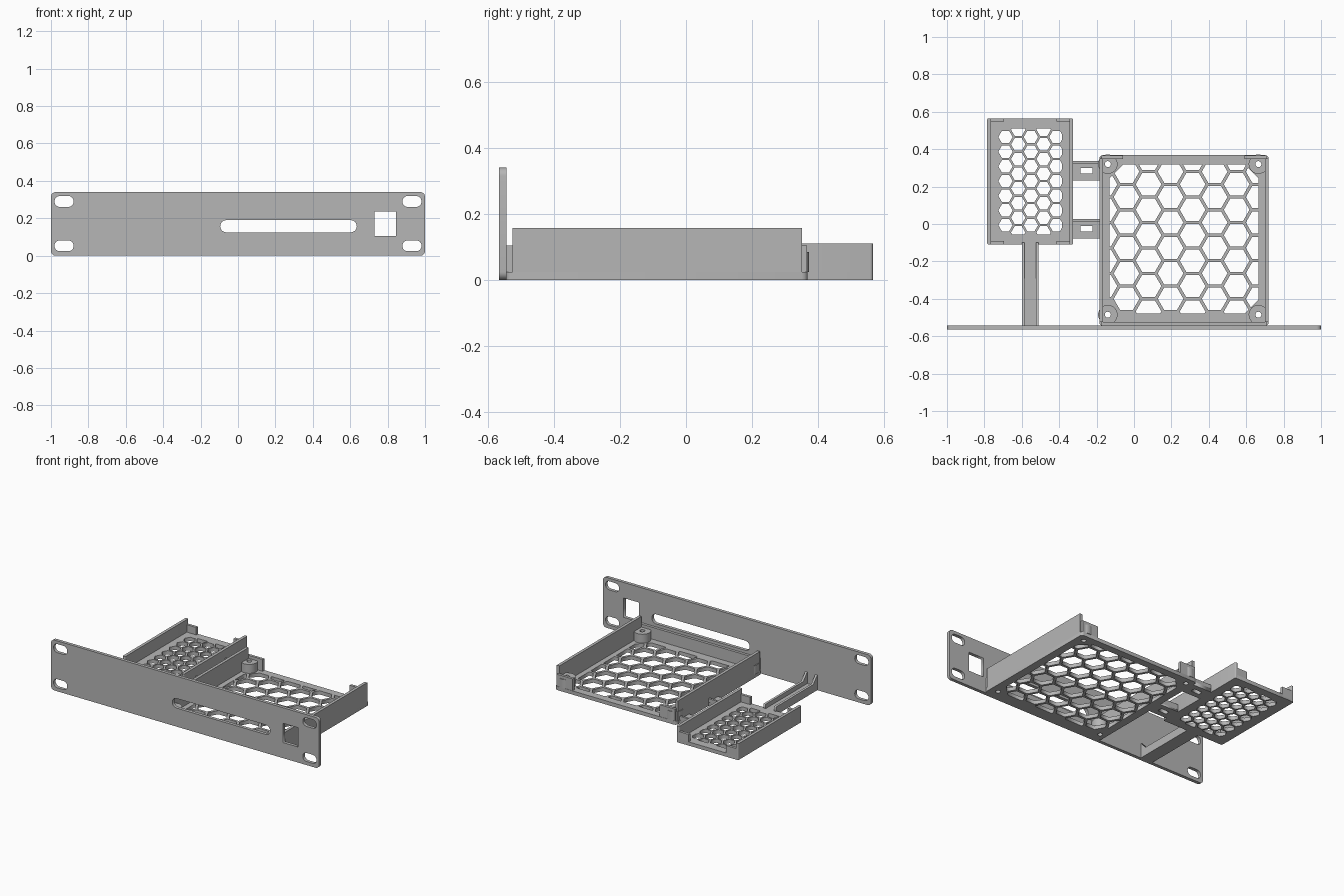
import bpy, bmesh
from math import sin, cos, pi, sqrt
from mathutils import Matrix, Vector

cube = bpy.data.objects.get("Cube")
if cube:
    bpy.data.objects.remove(cube, do_unlink=True)

grey = bpy.data.materials.new("plain grey")
grey.use_nodes = True
grey.diffuse_color = (0.47, 0.47, 0.47, 1)
grey.node_tree.nodes["Principled BSDF"].inputs["Base Color"].default_value = (0.47, 0.47, 0.47, 1)

# Axes for a plate drawn flat, facing front, or facing sideways
FLAT = Matrix.Identity(4)
FRONT = Matrix(((1, 0, 0, 0), (0, 0, -1, 0), (0, 1, 0, 0), (0, 0, 0, 1)))
SIDE = Matrix(((0, 0, 1, 0), (1, 0, 0, 0), (0, 1, 0, 0), (0, 0, 0, 1)))


def add_object(name, mesh):
    mesh.materials.clear()
    mesh.materials.append(grey)
    obj = bpy.data.objects.new(name, mesh)
    bpy.context.collection.objects.link(obj)
    return obj


def plate(name, outline, holes, thickness, axes, centre):
    """Extrude an outline with holes into a solid plate."""
    curve = bpy.data.curves.new(name, 'CURVE')
    curve.dimensions = '2D'
    curve.fill_mode = 'BOTH'
    curve.extrude = thickness / 2
    for loop in [outline] + holes:
        spline = curve.splines.new('POLY')
        spline.points.add(len(loop) - 1)
        for point, (u, v) in zip(spline.points, loop):
            point.co = (u, v, 0, 1)
        spline.use_cyclic_u = True
    helper = bpy.data.objects.new(name + " helper", curve)
    bpy.context.collection.objects.link(helper)
    graph = bpy.context.evaluated_depsgraph_get()
    mesh = bpy.data.meshes.new_from_object(helper.evaluated_get(graph))
    bpy.data.objects.remove(helper, do_unlink=True)
    mesh.transform(Matrix.Translation(Vector(centre)) @ axes)
    bm = bmesh.new()
    bm.from_mesh(mesh)
    bmesh.ops.remove_doubles(bm, verts=bm.verts, dist=0.0001)
    bmesh.ops.recalc_face_normals(bm, faces=bm.faces)
    bm.to_mesh(mesh)
    bm.free()
    mesh.name = name
    return add_object(name, mesh)


def box(name, x0, x1, y0, y1, z0, z1):
    bm = bmesh.new()
    bmesh.ops.create_cube(bm, size=1)
    for v in bm.verts:
        v.co = ((x0 + x1) / 2 + v.co.x * (x1 - x0),
                (y0 + y1) / 2 + v.co.y * (y1 - y0),
                (z0 + z1) / 2 + v.co.z * (z1 - z0))
    mesh = bpy.data.meshes.new(name)
    bm.to_mesh(mesh)
    bm.free()
    return add_object(name, mesh)


def rounded(x0, x1, y0, y1, r, steps=6):
    """Rounded rectangle outline."""
    corners = [(x1 - r, y1 - r), (x0 + r, y1 - r), (x0 + r, y0 + r), (x1 - r, y0 + r)]
    return [(cx + r * cos((q + i / steps) * pi / 2), cy + r * sin((q + i / steps) * pi / 2))
            for q, (cx, cy) in enumerate(corners) for i in range(steps + 1)]


def rect(x0, x1, y0, y1):
    return [(x0, y0), (x1, y0), (x1, y1), (x0, y1)]


def circle(cx, cy, r, n=24):
    return [(cx + r * cos(2 * pi * i / n), cy + r * sin(2 * pi * i / n)) for i in range(n)]


def clip(poly, a, b, c):
    """Keep the part of a polygon where a*x + b*y <= c."""
    out = []
    for p, q in zip(poly, poly[1:] + poly[:1]):
        dp, dq = a * p[0] + b * p[1] - c, a * q[0] + b * q[1] - c
        if dp <= 0:
            out.append(p)
        if dp * dq < 0:
            t = dp / (dp - dq)
            out.append((p[0] + t * (q[0] - p[0]), p[1] + t * (q[1] - p[1])))
    return out


def honeycomb(x0, x1, y0, y1, start, pitch, bar, chamfer):
    """Hexagon holes clipped to a window with chamfered corners."""
    column, radius = pitch * sqrt(3) / 2, (pitch - bar) / sqrt(3)
    holes = []
    for i in range(-2, 12):
        for j in range(-12, 12):
            cell = circle(start[0] + i * column, start[1] + (j + i % 2 / 2) * pitch, radius, 6)
            for sx, ex in ((-1, -x0), (1, x1)):
                cell = clip(cell, sx, 0, ex)
                for sy, ey in ((-1, -y0), (1, y1)):
                    cell = clip(cell, 0, sy, ey)
                    cell = clip(cell, sx, sy, ex + ey - chamfer)
            area = sum(p[0] * q[1] - q[0] * p[1] for p, q in zip(cell, cell[1:] + cell[:1]))
            if area > 0.0006:
                holes.append(cell)
    return holes


FLOOR = 0.025

# Front panel with corner slots, a long window and a square socket
slots = [rounded(x - 0.051, x + 0.051, z - 0.029, z + 0.029, 0.028)
         for x in (-0.93, 0.93) for z in (0.053, 0.29)]
slots.append(rounded(-0.095, 0.635, 0.125, 0.19, 0.032))
slots.append(rect(0.73, 0.845, 0.105, 0.235))
plate("front_panel", rounded(-1, 1, 0, 0.34, 0.025), slots, 0.022, FRONT, (0, -0.554, 0))

# Large tray floor
posts = [(x, y) for x in (-0.14, 0.665) for y in (-0.485, 0.32)]
holes = honeycomb(-0.13, 0.665, -0.478, 0.318, (-0.04, 0.144), 0.136, 0.017, 0.072)
holes += [circle(x, y, 0.016) for x, y in posts]
plate("large_tray_floor", rounded(-0.185, 0.72, -0.545, 0.368, 0.018, 3), holes,
      FLOOR, FLAT, (0, 0, FLOOR / 2))

# Large tray standoffs
for x, y in posts:
    post = plate("standoff", circle(x, y, 0.052, 32), [circle(x, y, 0.016)],
                 0.06, FLAT, (0, 0, FLOOR + 0.03))
    bpy.ops.object.select_all(action='DESELECT')
    post.select_set(True)
    bpy.context.view_layer.objects.active = post
    bpy.ops.object.shade_smooth_by_angle()

# Large tray walls, front rail and rear stops
for x in (-0.185, 0.70):
    box("large_tray_wall", x, x + 0.02, -0.525, 0.35, 0.002, 0.157)
box("large_tray_front_rail", -0.175, 0.71, -0.545, -0.525, 0.01, 0.105)
for x0, x1 in ((-0.175, -0.06), (0.59, 0.71)):
    box("large_tray_rear_stop", x0, x1, 0.348, 0.366, 0.01, 0.105)

# Small tray floor
holes = honeycomb(-0.725, -0.385, -0.055, 0.51, (-0.687, 0.465), 0.0785, 0.012, 0.02)
plate("small_tray_floor", rounded(-0.785, -0.325, -0.11, 0.565, 0.018, 3), holes,
      FLOOR, FLAT, (0, 0, FLOOR / 2))

# Small tray walls and corner stops
for x in (-0.785, -0.345):
    wall = rounded(x, x + 0.02, -0.11, 0.565, 0.008, 3)
    plate("small_tray_wall", wall, [], 0.11, FLAT, (0, 0, 0.055))
for x0, x1 in ((-0.775, -0.695), (-0.415, -0.335)):
    for y in (-0.11, 0.547):
        box("small_tray_stop", x0, x1, y, y + 0.018, 0.01, 0.075)

# Slotted links between the trays
for y in (0.285, -0.025):
    plate("tray_link", rect(-0.335, -0.175, y - 0.052, y + 0.052),
          [rect(-0.285, -0.222, y - 0.015, y + 0.015)], FLOOR, FLAT, (0, 0, FLOOR / 2))
    box("tray_link_rib", -0.335, -0.175, y + 0.038, y + 0.052, 0.01, 0.05)

# Support arm: channel with side ribs that flare up to the panel
box("support_arm", -0.6, -0.51, -0.55, -0.10, 0, FLOOR)
rib = [(-0.55, 0.005), (-0.10, 0.005), (-0.10, 0.055), (-0.50, 0.055), (-0.545, 0.105), (-0.55, 0.105)]
for x in (-0.5925, -0.5175):
    plate("support_arm_rib", rib, [], 0.015, SIDE, (x, 0, 0))
